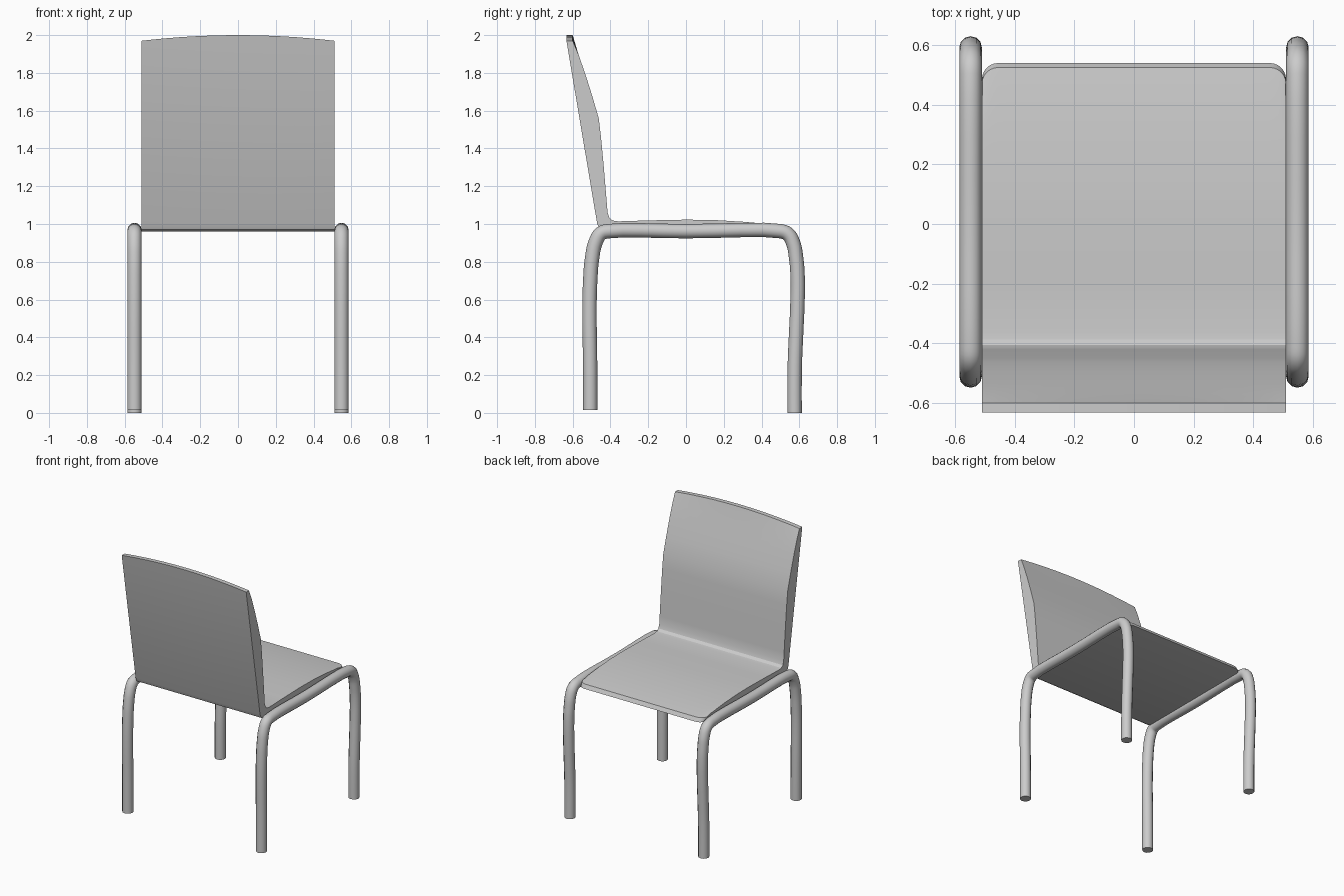
import bpy, bmesh, math

if "Cube" in bpy.data.objects:
    bpy.data.objects.remove(bpy.data.objects["Cube"])

HALF_W = 0.51      # half width of the shell
CORNER = 0.055     # rounding of the seat's front corners
FRONT = 0.54

# Shell side profile (y, z): backrest face, seat top, flat underside, flat back
PROFILE = [(-0.60, 2.0), (-0.57, 1.90), (-0.535, 1.80), (-0.497, 1.68), (-0.462, 1.56),
           (-0.45, 1.46), (-0.435, 1.30), (-0.42, 1.12), (-0.415, 1.06), (-0.405, 1.032),
           (-0.388, 1.018), (-0.36, 1.014), (-0.2, 1.019), (0.0, 1.023), (0.15, 1.021),
           (0.30, 1.012), (0.45, 0.999), (0.525, 0.988), (FRONT, 0.96),
           (-0.435, 0.96), (-0.458, 0.972), (-0.47, 1.0), (-0.633, 2.0)]


def make_shell():
    # Cross-section columns: dense at rounded corners, even in between
    side = []
    for i in range(7):
        a = math.pi / 2 * i / 6
        side.append((HALF_W - CORNER + CORNER * math.cos(a), CORNER * (1 - math.sin(a))))
    middle = [(x / 10, 0.0) for x in range(-4, 5)]
    columns = sorted(side + middle + [(-x, d) for x, d in side])

    bm = bmesh.new()
    rings = []
    for x, drop in columns:
        ring = []
        for y, z in PROFILE:
            if y > 0.4:
                y -= drop * min(1, (y - 0.4) / 0.12)
            if z > 1.95:
                z -= 0.03 * (x / HALF_W) ** 2   # arched top edge
            ring.append(bm.verts.new((x, y, z)))
        rings.append(ring)
    n = len(PROFILE)
    for a, b in zip(rings, rings[1:]):
        for i in range(n):
            j = (i + 1) % n
            bm.faces.new((a[i], a[j], b[j], b[i]))
    bm.faces.new(rings[0])
    bm.faces.new(rings[-1])
    bmesh.ops.recalc_face_normals(bm, faces=bm.faces)
    mesh = bpy.data.meshes.new("seat_and_back")
    bm.to_mesh(mesh)
    bm.free()
    obj = bpy.data.objects.new("seat_and_back", mesh)
    bpy.context.collection.objects.link(obj)
    bpy.context.view_layer.objects.active = obj
    obj.select_set(True)
    bpy.ops.object.shade_smooth_by_angle(angle=math.radians(30))


# Bent tube path (y, z): rear leg, seat rail, front leg
LEG_PATH = [(-0.507, 0.015), (-0.508, 0.3), (-0.511, 0.55), (-0.507, 0.70), (-0.497, 0.82),
            (-0.478, 0.905), (-0.45, 0.95), (-0.41, 0.962), (0.0, 0.962), (0.50, 0.962),
            (0.54, 0.946), (0.567, 0.90), (0.583, 0.82), (0.591, 0.72), (0.59, 0.58),
            (0.583, 0.42), (0.576, 0.25), (0.575, 0.0)]


def make_tube(name, x):
    curve = bpy.data.curves.new(name, 'CURVE')
    curve.dimensions = '3D'
    curve.bevel_depth = 0.038
    curve.bevel_resolution = 4
    curve.resolution_u = 4
    curve.use_fill_caps = True
    spline = curve.splines.new('BEZIER')
    spline.bezier_points.add(len(LEG_PATH) - 1)
    for p, (y, z) in zip(spline.bezier_points, LEG_PATH):
        p.co = (x, y, z)
        p.handle_left_type = p.handle_right_type = 'AUTO'
    # straight cuts at the floor
    for i, k in ((0, 1), (-1, -1)):
        p = spline.bezier_points[i]
        p.handle_left_type = p.handle_right_type = 'FREE'
        p.handle_left = (x, p.co.y, p.co.z - 0.05 * k)
        p.handle_right = (x, p.co.y, p.co.z + 0.05 * k)
    obj = bpy.data.objects.new(name, curve)
    bpy.context.collection.objects.link(obj)


make_shell()
make_tube("left_leg_frame", -0.548)
make_tube("right_leg_frame", 0.548)
